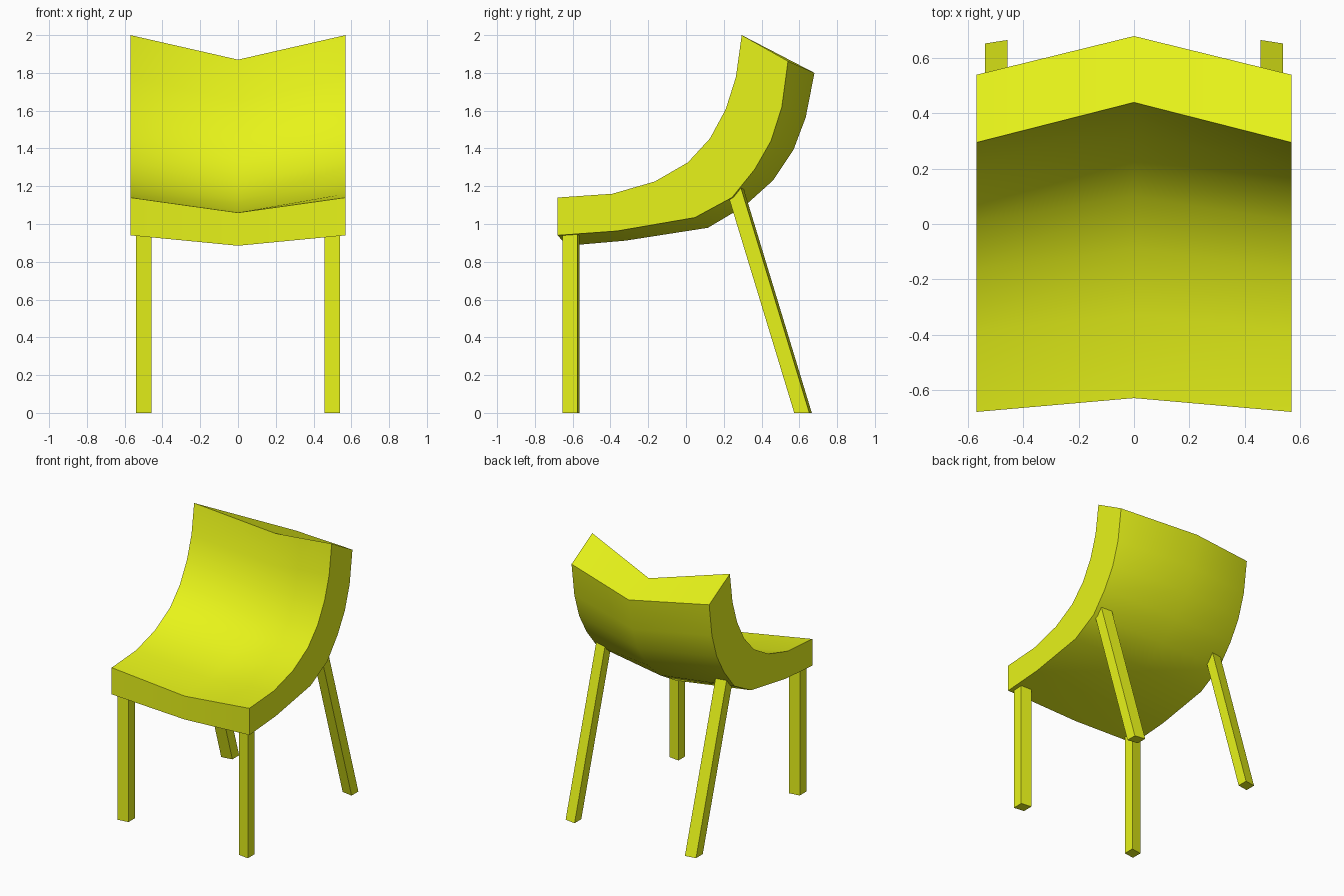
import bpy
import math

if "Cube" in bpy.data.objects:
    bpy.data.objects.remove(bpy.data.objects["Cube"])

mat = bpy.data.materials.new("yellow_green")
mat.diffuse_color = (0.8, 0.9, 0.01, 1)
mat.use_nodes = True
mat.node_tree.nodes["Principled BSDF"].inputs["Base Color"].default_value = mat.diffuse_color


def make(name, verts, faces):
    me = bpy.data.meshes.new(name)
    me.from_pydata(verts, [], faces)
    me.materials.append(mat)
    ob = bpy.data.objects.new(name, me)
    bpy.context.collection.objects.link(ob)
    return ob


# Seat shell: (y, z) profiles of the inner and outer surfaces, at the edge and the centre crease
W = 0.57
inner_edge = [(-.68, 1.14), (-.39, 1.16), (-.165, 1.225), (.01, 1.326),
              (.127, 1.453), (.21, 1.607), (.264, 1.777), (.295, 2.0)]
outer_edge = [(-.68, .94), (-.365, .963), (.047, 1.034), (.243, 1.14),
              (.364, 1.29), (.45, 1.44), (.507, 1.618), (.54, 1.862)]
outer_mid = [(-.63, .885), (-.32, .912), (.116, .98), (.31, 1.095),
             (.46, 1.23), (.57, 1.395), (.634, 1.565), (.68, 1.8)]
n = len(inner_edge)
inner_mid = [(y + .05 + .095 * i / (n - 1), z - .08 - .05 * i / (n - 1))
             for i, (y, z) in enumerate(inner_edge)]

verts = []
for i in range(n):
    # closed ring of six points per station
    for x, prof in ((-W, inner_edge), (0, inner_mid), (W, inner_edge),
                    (W, outer_edge), (0, outer_mid), (-W, outer_edge)):
        verts.append((x, *prof[i]))
faces = []
for i in range(n - 1):
    for j in range(6):
        a, b = i * 6 + j, i * 6 + (j + 1) % 6
        faces.append((a, b, b + 6, a + 6))
# front and top rims, two quads each
e = (n - 1) * 6
faces += [(0, 5, 4, 1), (1, 4, 3, 2), (e, e + 1, e + 4, e + 5), (e + 1, e + 2, e + 3, e + 4)]
seat = make("seat", verts, faces)
bpy.context.view_layer.objects.active = seat
seat.select_set(True)
bpy.ops.object.shade_smooth_by_angle(angle=math.radians(40))
seat.select_set(False)


# Legs: slightly skewed square bars, running up into the shell
def leg(name, side, y_foot, y_top, height, skew):
    xo, xi, t = .54 * side, .457 * side, .08
    v = []
    for y, z in ((y_foot, 0), (y_top, height)):
        v += [(xo, y, z), (xo, y + t, z), (xi, y + t + skew, z), (xi, y + skew, z)]
    f = [(0, 1, 2, 3), (7, 6, 5, 4)] + [(k, k + 4, (k + 1) % 4 + 4, (k + 1) % 4) for k in range(4)]
    if side < 0:
        f = [q[::-1] for q in f]
    make(name, v, f)


for side, tag in ((1, "right"), (-1, "left")):
    leg("front_leg_" + tag, side, -.655, -.655, 1.0, .012)
    leg("back_leg_" + tag, side, .573, .193, 1.25, .013)
